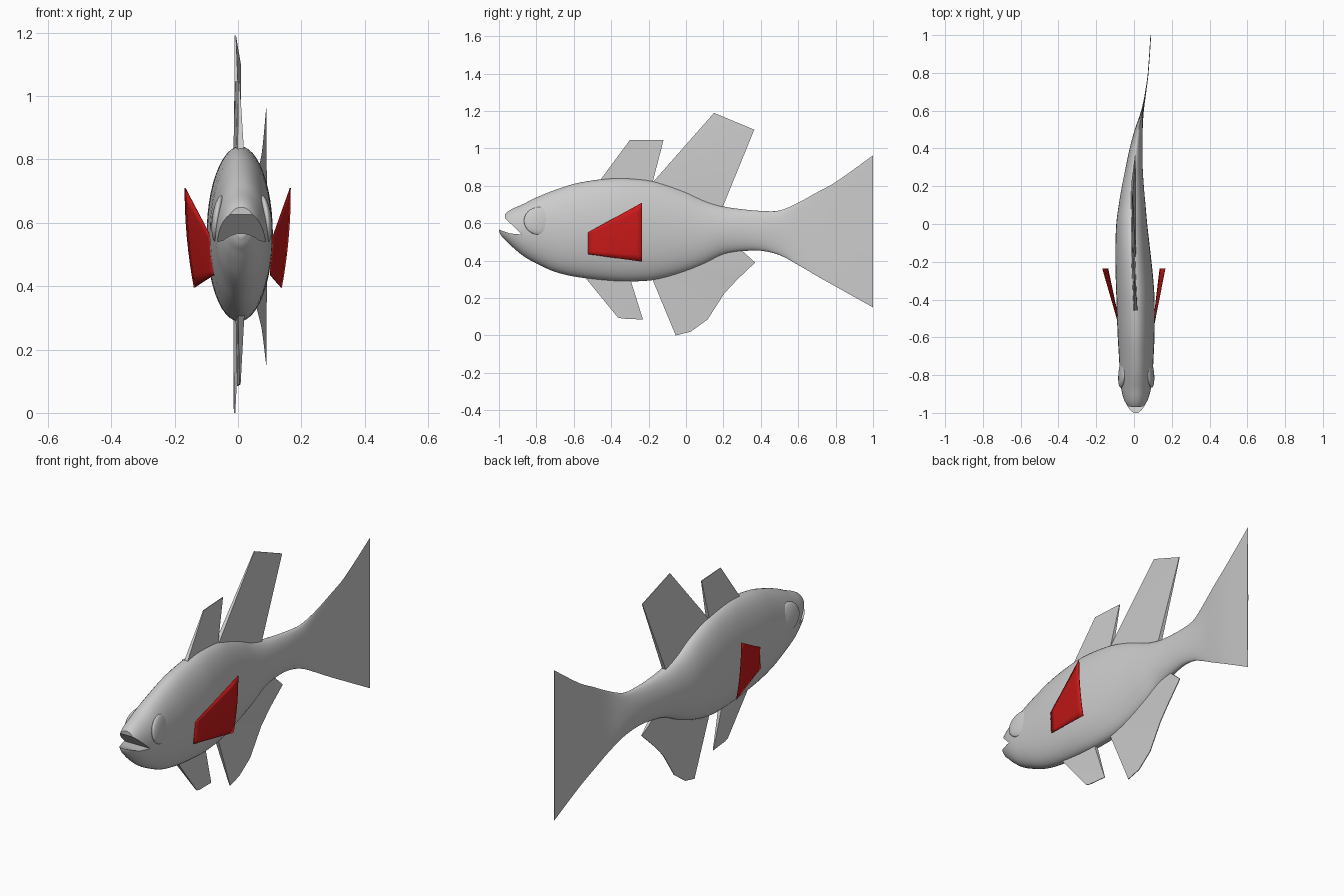
import bpy, bmesh, math

if "Cube" in bpy.data.objects:
    bpy.data.objects.remove(bpy.data.objects["Cube"])

# Body stations: y, top z, bottom z, half width, centre x
STATIONS = [
    (-1.0, .578, .555, .012, .010), (-.985, .625, .53, .032, .010), (-.965, .652, .51, .048, .010),
    (-.93, .676, .475, .064, .010), (-.87, .703, .425, .079, .011), (-.8, .738, .385, .086, .012),
    (-.7, .778, .34, .092, .012), (-.58, .815, .312, .098, .011), (-.4, .84, .292, .101, .008),
    (-.28, .838, .289, .099, .002), (-.15, .82, .30, .093, -.006), (0, .77, .34, .082, -.012),
    (.1, .722, .38, .071, -.010), (.2, .69, .43, .058, -.006), (.3, .675, .45, .045, .001),
    (.4, .666, .453, .034, .011), (.5, .668, .43, .021, .025), (.6, .71, .377, .007, .045),
    (.7, .765, .318, .003, .062), (.8, .82, .262, .002, .075), (1.0, .963, .15, .002, .089)]


def station(y):
    """Smooth interpolation of the station table."""
    s = STATIONS
    i = max(k for k in range(len(s) - 1) if s[k][0] <= y)
    a, b = s[i], s[i + 1]
    p, q = s[max(i - 1, 0)], s[min(i + 2, len(s) - 1)]
    d = b[0] - a[0]
    t = (y - a[0]) / d
    out = []
    for k in range(1, 5):
        m0 = (b[k] - p[k]) / (b[0] - p[0]) * d
        m1 = (q[k] - a[k]) / (q[0] - a[0]) * d
        out.append((2*t**3 - 3*t*t + 1) * a[k] + (t**3 - 2*t*t + t) * m0
                   + (3*t*t - 2*t**3) * b[k] + (t**3 - t*t) * m1)
    return out


def make(name, verts, faces, smooth=None, mat=None):
    me = bpy.data.meshes.new(name)
    bm = bmesh.new()
    vs = [bm.verts.new(v) for v in verts]
    for f in faces:
        bm.faces.new([vs[i] for i in f])
    bmesh.ops.recalc_face_normals(bm, faces=bm.faces)
    bm.to_mesh(me)
    bm.free()
    ob = bpy.data.objects.new(name, me)
    bpy.context.collection.objects.link(ob)
    if mat:
        me.materials.append(mat)
    if smooth:
        shade(ob, smooth)
    return ob


def activate(ob):
    bpy.ops.object.select_all(action='DESELECT')
    ob.select_set(True)
    bpy.context.view_layer.objects.active = ob


def shade(ob, angle):
    activate(ob)
    bpy.ops.object.shade_smooth_by_angle(angle=math.radians(angle))


# Body and tail: one loft of elliptical rings
N = 48
ys = []
for a, b in zip(STATIONS, STATIONS[1:]):
    ys += [a[0] + (b[0] - a[0]) * k / 4 for k in range(4)]
ys.append(1.0)
verts, faces = [], []
for y in ys:
    top, bot, w, cx = station(y)
    for k in range(N):
        ang = 2 * math.pi * k / N
        verts.append((cx + max(w, .002) * math.cos(ang), y,
                      (top + bot) / 2 + (top - bot) / 2 * math.sin(ang)))
for r in range(len(ys) - 1):
    for k in range(N):
        j = (k + 1) % N
        faces.append((r*N + k, r*N + j, r*N + N + j, r*N + N + k))
faces += [tuple(range(N)), tuple(range((len(ys) - 1) * N, len(ys) * N))]
body = make("body_and_tail", verts, faces)

# Mouth: a wedge cut that leaves the lower jaw longer than the upper lip
wedge = [(-.877, .54), (-.967, .626), (-.972, .72), (-1.1, .75), (-1.1, .58), (-1.0, .566), (-.94, .545)]
n = len(wedge)
cut = make("mouth_cutter", [(x, y, z) for x in (-.3, .3) for y, z in wedge],
           [tuple(range(n)), tuple(range(n, 2*n))] +
           [(i, (i + 1) % n, n + (i + 1) % n, n + i) for i in range(n)])
cut.hide_render = True
activate(body)
mod = body.modifiers.new("mouth", 'BOOLEAN')
mod.operation, mod.solver, mod.object = 'DIFFERENCE', 'EXACT', cut
bpy.ops.object.modifier_apply(modifier=mod.name)
bpy.data.objects.remove(cut)
shade(body, 40)

# Eyes: flattened domes set into the head
for side, label in ((1, "right"), (-1, "left")):
    bpy.ops.mesh.primitive_uv_sphere_add(segments=32, ring_count=16, radius=1,
                                         location=(.012 + side * .072, -.785, .612),
                                         rotation=(0, -side * .12, side * .12))
    eye = bpy.context.object
    eye.name = label + "_eye"
    eye.scale = (.02, .082, .075)
    shade(eye, 60)


def fin(name, outline):
    """Thin fin; first and last points are the roots, thicker and sunk in the body."""
    n = len(outline)
    half = [.012 if i in (0, n - 1) else .002 for i in range(n)]
    vs = [(station(y)[3] + s * h, y, z) for s in (-1, 1) for (y, z), h in zip(outline, half)]
    fs = [(s, s + i, s + i + 1) for s in (0, n) for i in range(1, n - 1)]
    fs += [(i, (i + 1) % n, n + (i + 1) % n, n + i) for i in range(n)]
    make(name, vs, fs, 30)


# Dorsal fins, pelvic fin and anal fin
fin("front_dorsal_fin", [(-.50, .775), (-.30, 1.045), (-.12, 1.045), (-.19, .775)])
fin("rear_dorsal_fin", [(-.225, .765), (.15, 1.19), (.365, 1.10), (.175, .635)])
fin("pelvic_fin", [(-.58, .36), (-.365, .097), (-.34, .09), (-.23, .085), (-.31, .34)])
fin("anal_fin", [(-.20, .35), (-.055, 0), (.025, .02), (.115, .085), (.205, .225),
                 (.275, .30), (.37, .39), (.27, .48)])

# Pectoral fins: curved red sheets, flared outward towards the back
red = bpy.data.materials.new("red_fin")
red.diffuse_color = (.6, .01, .01, 1)
red.use_nodes = True
red.node_tree.nodes["Principled BSDF"].inputs["Base Color"].default_value = red.diffuse_color
G = 8
for label, xs in (("right", (.108, .102, .165, .137)), ("left", (-.083, -.077, -.167, -.138))):
    side = 1 if label == "right" else -1
    vs = []
    for i in range(G + 1):
        u = i / G
        for j in range(G + 1):
            v = j / G
            z = (1 - v) * (.55 + .16 * u) + v * (.435 - .04 * u)
            x = (1 - v) * (xs[0] + (xs[2] - xs[0]) * u) + v * (xs[1] + (xs[3] - xs[1]) * u)
            x += side * .03 * u * v * (1 - v)
            vs.append((x, -.525 + .29 * u, z))
    fs = [(i*(G+1) + j, i*(G+1) + j + 1, (i+1)*(G+1) + j + 1, (i+1)*(G+1) + j)
          for i in range(G) for j in range(G)]
    ob = make(label + "_pectoral_fin", vs, fs, 30, red)
    sol = ob.modifiers.new("thickness", 'SOLIDIFY')
    sol.thickness, sol.offset = .003, 0
